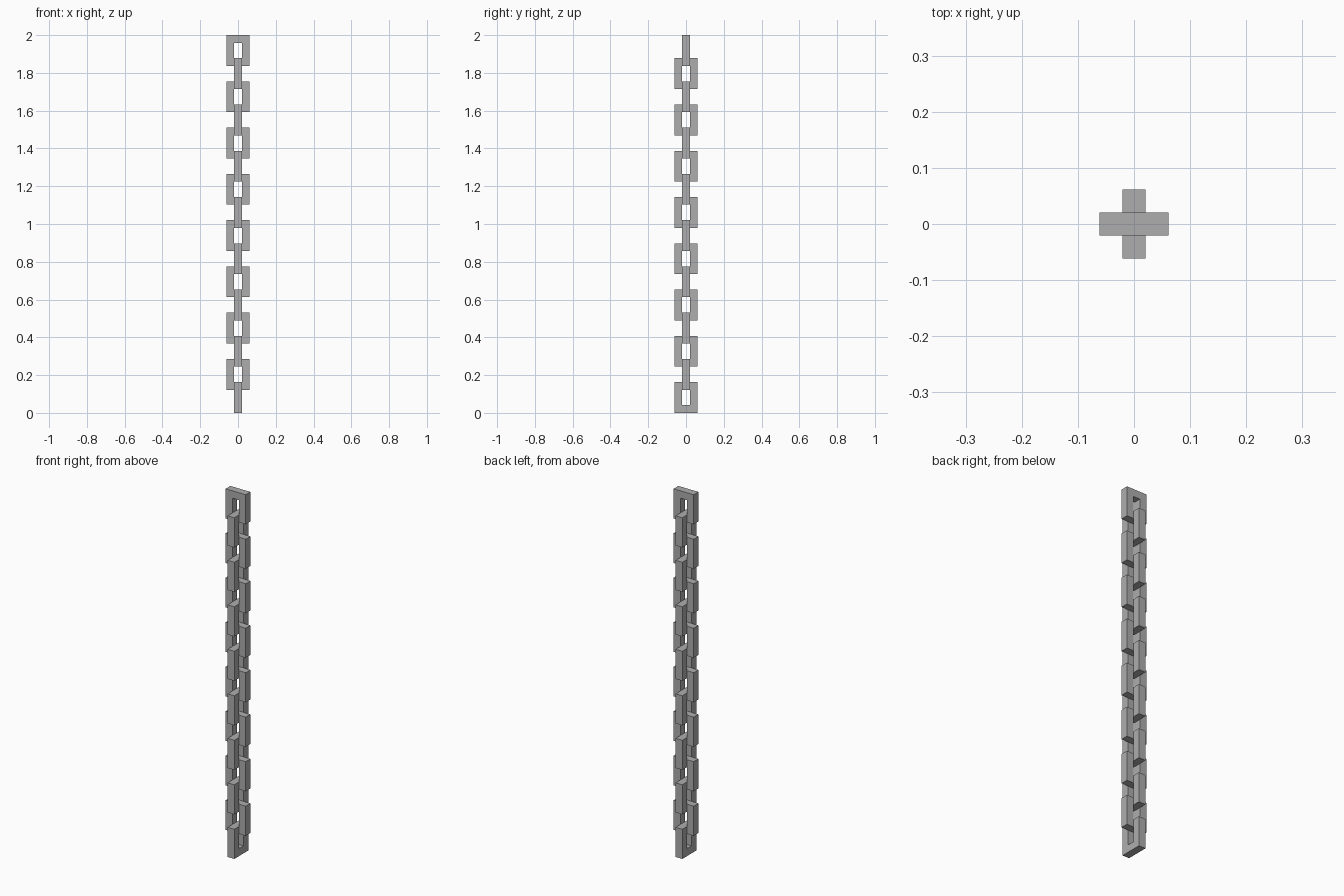
import bpy, bmesh, math

cube = bpy.data.objects.get("Cube")
if cube:
    bpy.data.objects.remove(cube, do_unlink=True)

LINKS = 16
UNIT = 2 / (3 * LINKS + 1)      # bar thickness; links are 3 wide, 4 tall, 3 apart

# Plain grey metal
metal = bpy.data.materials.new("grey metal")
metal.use_nodes = True
colour = (0.42, 0.42, 0.42, 1)
metal.diffuse_color = colour
metal.node_tree.nodes["Principled BSDF"].inputs["Base Color"].default_value = colour


def link_mesh():
    """Square-section rectangular ring, centred on its origin."""
    bm = bmesh.new()

    def loop(half_x, half_z, y):
        corners = ((-1, -1), (1, -1), (1, 1), (-1, 1))
        return [bm.verts.new((sx * half_x * UNIT, y * UNIT, sz * half_z * UNIT))
                for sx, sz in corners]

    # Section corners in order around the bar
    loops = [loop(1.5, 2, -0.5), loop(1.5, 2, 0.5),
             loop(0.5, 1, 0.5), loop(0.5, 1, -0.5)]
    for i in range(4):
        a, b = loops[i], loops[(i + 1) % 4]
        for j in range(4):
            k = (j + 1) % 4
            bm.faces.new((a[j], a[k], b[k], b[j]))
    bmesh.ops.recalc_face_normals(bm, faces=bm.faces)
    mesh = bpy.data.meshes.new("chain_link")
    bm.to_mesh(mesh)
    bm.free()
    mesh.materials.append(metal)
    return mesh


# Chain of links, alternately turned a quarter, with the lowest one sideways
shared = link_mesh()
for n in range(LINKS):
    link = bpy.data.objects.new(f"chain_link_{n + 1}", shared)
    link.location.z = (3 * n + 2) * UNIT
    if n % 2 == 0:
        link.rotation_euler.z = math.pi / 2
    bpy.context.collection.objects.link(link)
